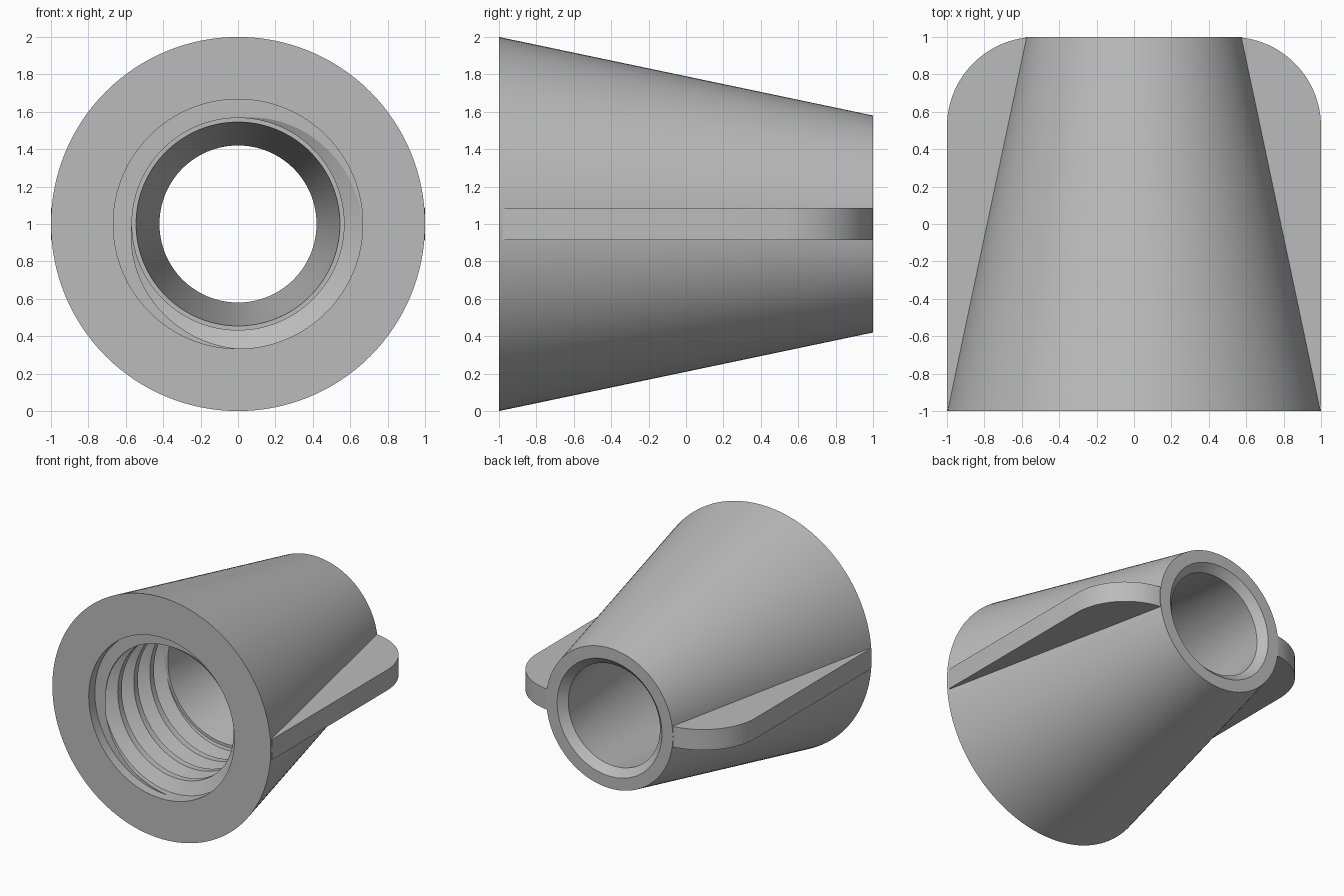
import bpy, bmesh, math

if "Cube" in bpy.data.objects:
    bpy.data.objects.remove(bpy.data.objects["Cube"], do_unlink=True)

GREY = (0.5, 0.5, 0.5, 1)
mat = bpy.data.materials.new("plain grey")
mat.use_nodes = True
mat.diffuse_color = GREY
mat.node_tree.nodes["Principled BSDF"].inputs["Base Color"].default_value = GREY

AXIS_Z = 1.0
SEGMENTS = 128
ROOT, CREST = 0.667, 0.567      # thread radii
START, END = -0.92, -0.14       # thread extent along the bore
PITCH, TURNS = 0.21, 6


def finish(bm, name):
    bmesh.ops.remove_doubles(bm, verts=bm.verts, dist=1e-5)
    bmesh.ops.recalc_face_normals(bm, faces=bm.faces)
    mesh = bpy.data.meshes.new(name)
    bm.to_mesh(mesh)
    bm.free()
    mesh.materials.append(mat)
    obj = bpy.data.objects.new(name, mesh)
    bpy.context.collection.objects.link(obj)
    bpy.ops.object.select_all(action='DESELECT')
    obj.select_set(True)
    bpy.context.view_layer.objects.active = obj
    bpy.ops.object.shade_smooth_by_angle(angle=math.radians(25))
    return obj


def thread_radius(phase):
    """Trapezoid: front flank, crest, back flank, root, a quarter each."""
    f = phase % 1.0
    height = max(0.0, min(1.0, 4 * f, 3 - 4 * f))
    return ROOT - (ROOT - CREST) * height


def thread_points(turn):
    """Radius and depth along the bore at one angle, front to back."""
    points = []
    for quarter in range(4 * TURNS + 1):
        y = START + PITCH * (quarter / 4 - turn)
        y = max(START, min(END, y))
        points.append((thread_radius((y - START) / PITCH + turn), y))
    return points


# Tapered body: outer cone, back chamfer, tapered bore, thread, counterbore
shell = [(1, -1), (0.58, 1), (0.48, 1), (0.42, 0.94), (0.545, END)]
bm = bmesh.new()
columns = []
for i in range(SEGMENTS + 1):
    turn = i / SEGMENTS
    a = 2 * math.pi * turn
    section = shell + thread_points(turn)[::-1] + [(ROOT, START), (ROOT, -1)]
    columns.append([bm.verts.new((r * math.cos(a), y, AXIS_Z + r * math.sin(a)))
                    for r, y in section])
for left, right in zip(columns, columns[1:]):
    for j in range(len(left)):
        k = (j + 1) % len(left)
        bm.faces.new((left[j], left[k], right[k], right[j]))
finish(bm, "threaded_cone_body")


# Side fins with a rounded back corner
def add_fin(side, name):
    radius, centre, half = 0.48, 0.52, 0.085
    outline = [(0.95, -0.98), (0.996, -0.98), (1.0, -0.96)]
    for i in range(25):
        a = math.radians(83) * i / 24
        outline.append((centre + radius * math.cos(a), centre + radius * math.sin(a)))
    outline.append((0.54, 0.98))
    bm = bmesh.new()
    face = bm.faces.new([bm.verts.new((side * x, y, AXIS_Z - half)) for x, y in outline])
    top = bmesh.ops.extrude_face_region(bm, geom=[face])["geom"]
    bmesh.ops.translate(bm, vec=(0, 0, 2 * half),
                        verts=[v for v in top if isinstance(v, bmesh.types.BMVert)])
    finish(bm, name)


add_fin(1, "left_fin")
add_fin(-1, "right_fin")
